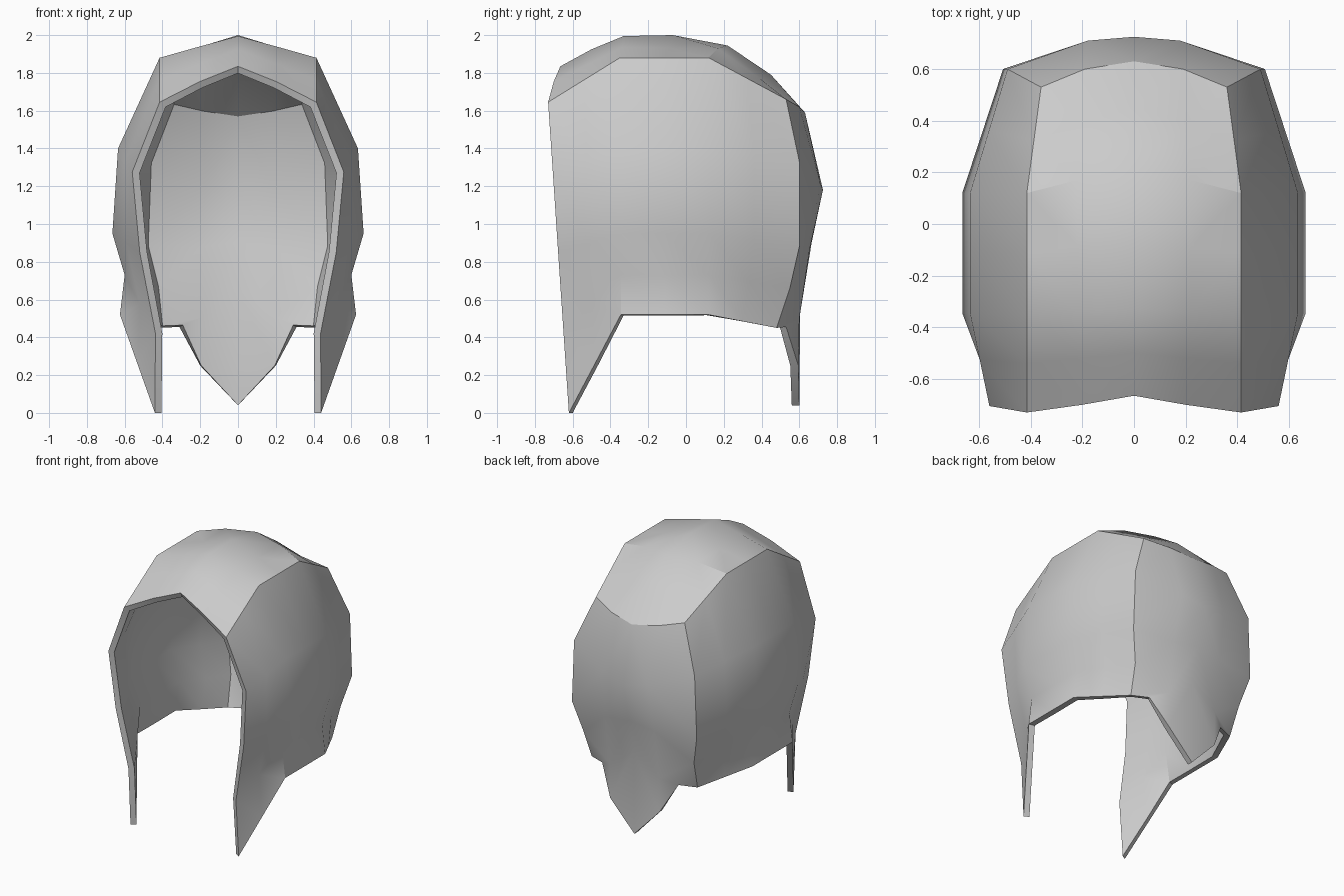
import bpy, bmesh
from mathutils import Vector

if "Cube" in bpy.data.objects:
    bpy.data.objects.remove(bpy.data.objects["Cube"])

# Right-half cross-sections, crown to lower edge, running front to back
front = [(0, -.665, 1.835), (.2, -.70, 1.755), (.415, -.73, 1.645), (.56, -.705, 1.275),
         (.52, -.677, .85), (.437, -.648, .42), (.44, -.62, 0)]
fore = [(0, -.33, 1.995), (.22, -.34, 1.935), (.415, -.35, 1.88), (.635, -.345, 1.40),
        (.665, -.345, .95), (.60, -.345, .73), (.625, -.345, .52)]
aft = [(0, .22, 1.945), (.22, .17, 1.93), (.415, .12, 1.88), (.635, .12, 1.40),
       (.665, .12, .95), (.60, .12, .73), (.625, .12, .52)]
rear = [(0, .63, 1.59), (.19, .60, 1.62), (.36, .53, 1.66), (.49, .60, 1.33),
        (.507, .60, .88), (.45, .55, .66), (.43, .48, .45)]


def between(a, b, crown):
    """Halfway section with its own crown point."""
    mid = [(Vector(p) + Vector(q)) / 2 for p, q in zip(a, b)]
    mid[0] = Vector(crown)
    return mid


sections = [front, between(front, fore, (0, -.5, 1.925)), fore,
            between(fore, aft, (0, -.07, 2.0)), aft,
            between(aft, rear, (0, .45, 1.79)), rear]

bm = bmesh.new()


def skin(rows):
    """Quads between neighbouring rows of vertices."""
    for a, b in zip(rows, rows[1:]):
        for j in range(len(a) - 1):
            bm.faces.new((a[j], a[j + 1], b[j + 1], b[j]))


# Crown and side panels
shell = [[bm.verts.new(p) for p in s] for s in sections]
skin(shell)

# Back panel and pointed neck guard: centre and mid points joined to the rear corner
back = [[(0, .725, 1.18), (.18, .71, 1.22)],
        [(0, .665, .90), (.20, .655, .87)],
        [(0, .605, .65), (.20, .60, .50)]]
c = shell[-1]
rows = [c[:3]]
for pts, corner in zip(back, c[3:6]):
    rows.append([bm.verts.new(p) for p in pts] + [corner])
skin(rows)
mid0, mid1, corner = rows[-1]
tip = bm.verts.new((0, .60, .04))
side = bm.verts.new((.20, .595, .25))
notch = bm.verts.new((.31, .53, .455))
bm.faces.new((mid0, mid1, side, tip))
bm.faces.new((mid1, notch, side))
bm.faces.new((mid1, corner, c[6], notch))

mesh = bpy.data.meshes.new("helmet_shell")
bm.to_mesh(mesh)
bm.free()
helmet = bpy.data.objects.new("helmet_shell", mesh)
bpy.context.collection.objects.link(helmet)
bpy.context.view_layer.objects.active = helmet
helmet.select_set(True)

# Mirror the half and give the shell its wall
mirror = helmet.modifiers.new("mirror", 'MIRROR')
mirror.use_clip = True
wall = helmet.modifiers.new("wall", 'SOLIDIFY')
wall.thickness = .04
wall.offset = -1
wall.use_even_offset = True
for m in ("mirror", "wall"):
    bpy.ops.object.modifier_apply(modifier=m)
bpy.ops.object.shade_smooth_by_angle(angle=.55)
